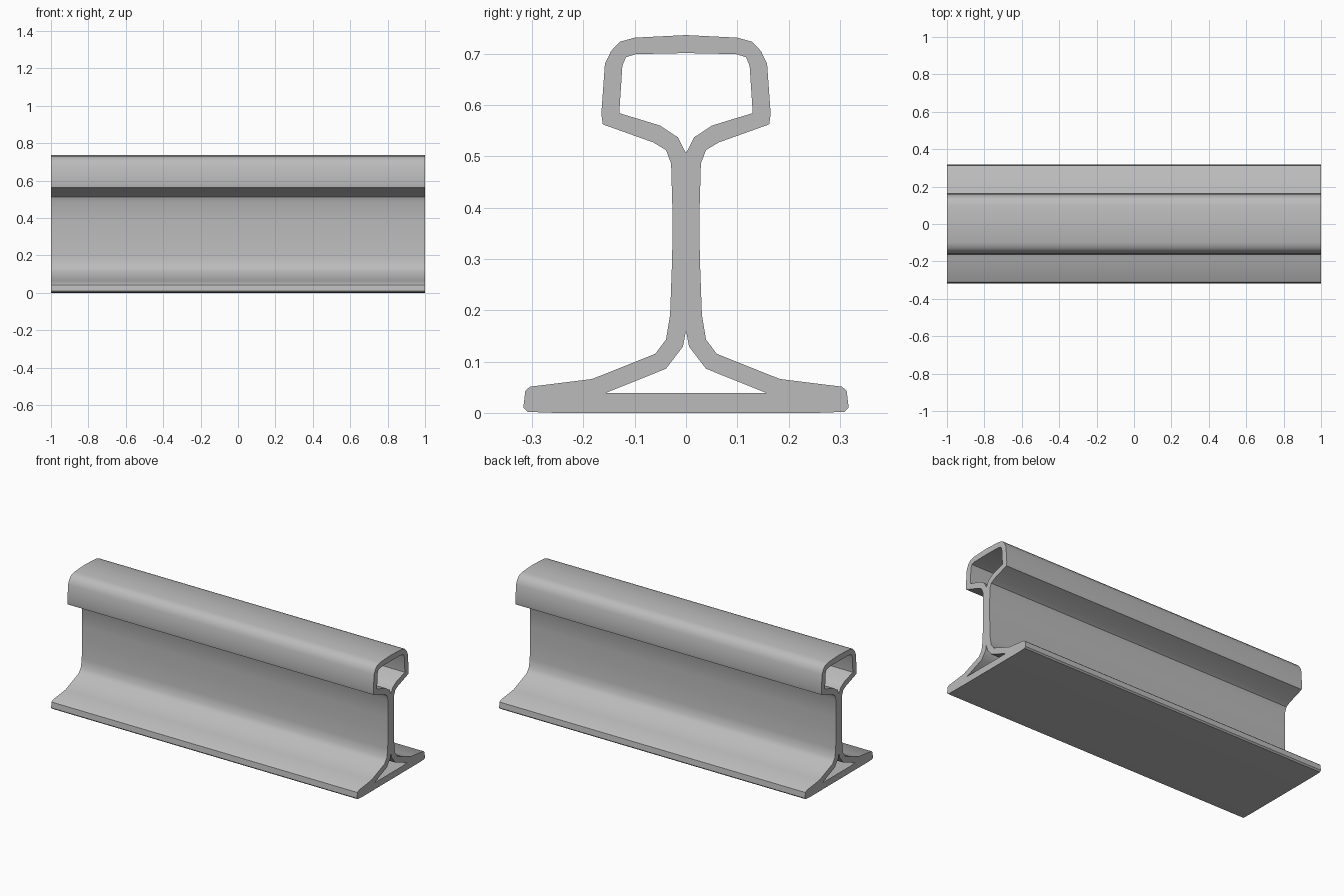
import bpy
import bmesh
import math
from mathutils import Vector

cube = bpy.data.objects.get("Cube")
if cube:
    bpy.data.objects.remove(cube, do_unlink=True)

HALF_LENGTH = 1.0

# Half profiles as (y, z), listed from the centre line round to the centre line
OUTER = [(0, .736), (.1, .731), (.129, .723), (.146, .705), (.158, .68),
         (.165, .582), (.162, .562), (.064, .527), (.039, .512), (.029, .486),
         (.026, .38), (.027, .3), (.031, .191), (.039, .143), (.06, .115),
         (.183, .066), (.304, .051), (.313, .043), (.317, .01), (.309, .002),
         (.255, 0)]
HEAD_HOLLOW = [(0, .701), (.097, .699), (.117, .693), (.124, .676),
               (.13, .584), (.051, .56), (.016, .537), (0, .506)]
FOOT_HOLLOW = [(0, .16), (.006, .129), (.039, .086), (.156, .039)]


def mirrored(half):
    """Close a half profile by reflecting it across the centre line."""
    return half + [(-y, z) for y, z in reversed(half) if y > 0]


def add_loop(bm, points):
    verts = [bm.verts.new((-HALF_LENGTH, y, z)) for y, z in points]
    return [bm.edges.new((a, b)) for a, b in zip(verts, verts[1:] + verts[:1])]


# Steel material
steel = bpy.data.materials.new("grey steel")
steel.use_nodes = True
colour = (.5, .5, .5, 1)
steel.diffuse_color = colour
steel.node_tree.nodes["Principled BSDF"].inputs["Base Color"].default_value = colour

# Fill the cross-section around its hollows, then extrude it along the rail
bm = bmesh.new()
edges = []
for half in (OUTER, HEAD_HOLLOW, FOOT_HOLLOW):
    edges += add_loop(bm, mirrored(half))
bmesh.ops.triangle_fill(bm, edges=edges, use_beauty=True, normal=Vector((-1, 0, 0)))
result = bmesh.ops.extrude_face_region(bm, geom=bm.faces[:], use_keep_orig=True)
moved = [v for v in result["geom"] if isinstance(v, bmesh.types.BMVert)]
bmesh.ops.translate(bm, verts=moved, vec=(2 * HALF_LENGTH, 0, 0))
bmesh.ops.recalc_face_normals(bm, faces=bm.faces[:])

mesh = bpy.data.meshes.new("rail")
bm.to_mesh(mesh)
bm.free()
mesh.materials.append(steel)
rail = bpy.data.objects.new("rail", mesh)
bpy.context.collection.objects.link(rail)

# Smooth the rolled curves, keep the ends and corners crisp
bpy.context.view_layer.objects.active = rail
rail.select_set(True)
bpy.ops.object.shade_smooth_by_angle(angle=math.radians(35))
